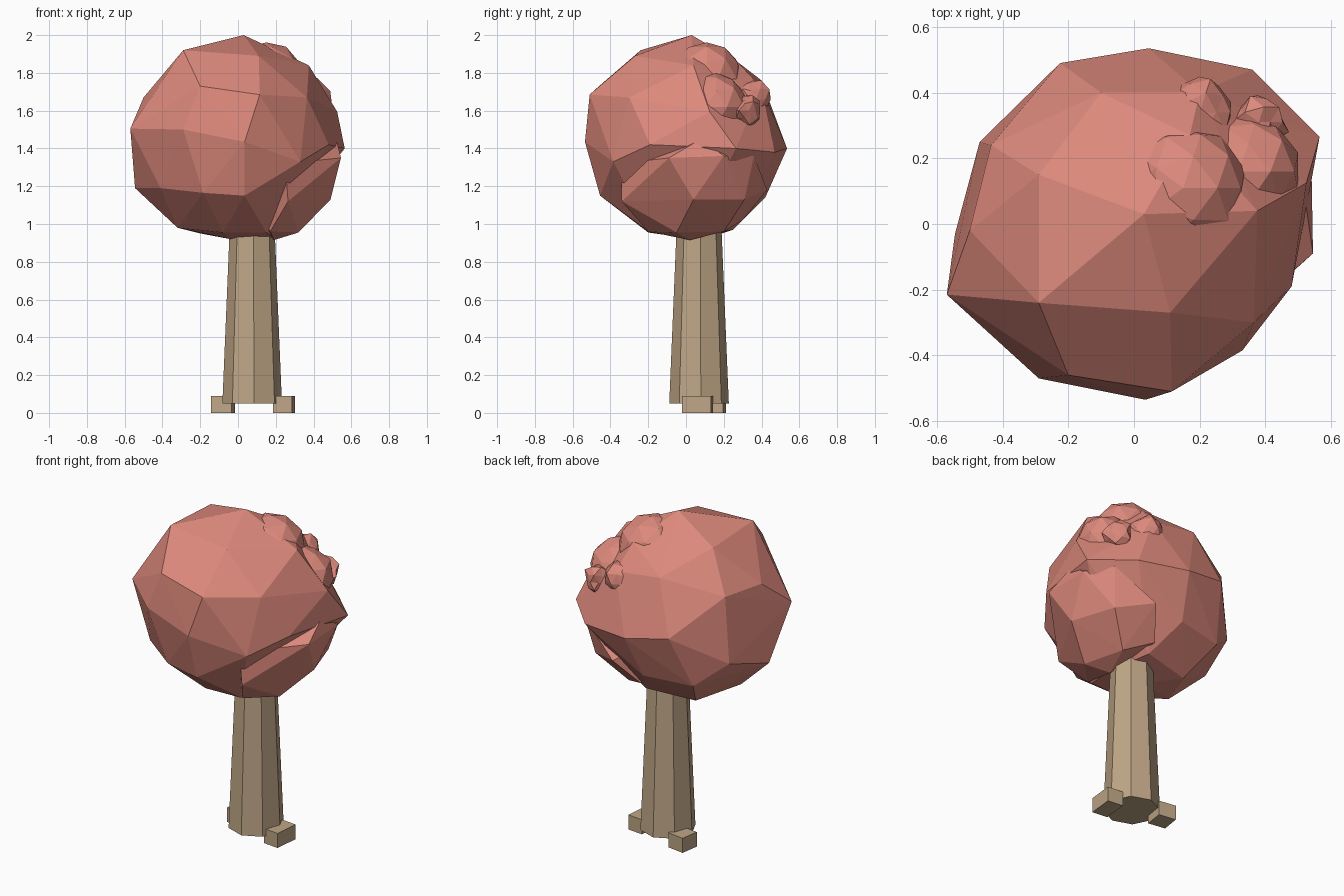
import bpy, bmesh, math, random
from mathutils import Vector, Matrix

random.seed(4)


def material(name, rgb):
    m = bpy.data.materials.new(name)
    m.diffuse_color = (*rgb, 1)
    return m


LEAF = material("leaf_red", (0.72, 0.25, 0.20))
BARK = material("bark", (0.52, 0.38, 0.24))


def finish(bm, name, mat):
    bmesh.ops.recalc_face_normals(bm, faces=bm.faces)
    me = bpy.data.meshes.new(name)
    bm.to_mesh(me)
    bm.free()
    me.materials.append(mat)
    ob = bpy.data.objects.new(name, me)
    bpy.context.collection.objects.link(ob)
    return ob


def faceted_lump(name, points):
    bm = bmesh.new()
    for p in points:
        bm.verts.new(p)
    bmesh.ops.convex_hull(bm, input=bm.verts)
    bmesh.ops.delete(bm, geom=[v for v in bm.verts if not v.link_faces], context='VERTS')
    finish(bm, name, LEAF)


def leaf_tuft(name, centre, radius, jitter, subdiv=2):
    bm = bmesh.new()
    bmesh.ops.create_icosphere(bm, subdivisions=subdiv, radius=radius)
    for v in bm.verts:
        v.co = v.co * random.uniform(1 - jitter, 1) + Vector(centre)
    finish(bm, name, LEAF)


def block(name, centre, size, angle):
    bm = bmesh.new()
    bmesh.ops.create_cube(bm, size=1, matrix=Matrix.Translation(centre)
                          @ Matrix.Rotation(angle, 4, 'Z') @ Matrix.Diagonal((*size, 1)))
    finish(bm, name, BARK)


# Trunk: tapered octagon, just entering the crown
bm = bmesh.new()
bmesh.ops.create_cone(bm, cap_ends=True, segments=8, radius1=0.158, radius2=0.119, depth=0.93,
                      matrix=Matrix.Translation((0.075, 0.069, 0.515)) @ Matrix.Rotation(0.06, 4, 'Z'))
finish(bm, "trunk", BARK)

# Root blocks either side of the trunk
block("root_right", (0.243, 0.06, 0.045), (0.10, 0.155, 0.09), -0.10)
block("root_left", (-0.08, 0.148, 0.045), (0.11, 0.115, 0.09), -0.15)

# Main crown
faceted_lump("crown_main", [
    (0.03, 0.03, 2.0), (-0.29, -0.24, 1.92), (-0.29, 0.15, 1.90), (0.11, -0.27, 1.89),
    (0.375, 0.04, 1.84), (-0.50, -0.02, 1.67), (-0.435, 0.24, 1.67), (-0.57, -0.215, 1.505),
    (-0.20, -0.46, 1.73), (0.115, -0.51, 1.685), (0.365, -0.30, 1.67), (-0.29, -0.47, 1.50),
    (0.035, -0.535, 1.435), (0.48, -0.19, 1.42), (0.525, 0.125, 1.595), (0.565, 0.265, 1.40),
    (0.33, -0.385, 1.33), (0.035, -0.455, 1.15), (-0.185, -0.42, 1.165), (-0.41, -0.27, 1.19),
    (-0.545, -0.03, 1.19), (-0.32, -0.08, 0.98), (-0.08, -0.20, 0.955), (-0.04, 0.05, 0.92),
    (0.15, -0.19, 0.955), (0.19, 0.02, 0.93),
    (-0.20, 0.19, 0.95), (-0.47, 0.25, 1.27), (-0.225, 0.49, 1.45), (-0.30, 0.36, 1.13),
    (0.045, 0.535, 1.40), (0.0, 0.42, 1.14), (0.36, 0.47, 1.38), (-0.10, 0.40, 1.76),
    (0.20, 0.40, 1.72), (0.17, 0.27, 1.86), (0.10, 0.25, 0.97)])

# Lower right lump, set a little inside the main crown's edge
faceted_lump("crown_lower_right", [
    (0.25, -0.345, 1.32), (0.265, -0.34, 1.12), (0.545, -0.09, 1.35), (0.49, 0.04, 1.13),
    (0.32, -0.05, 0.955), (0.17, -0.20, 0.96), (0.19, 0.02, 0.915), (0.0, 0.0, 1.3),
    (0.25, 0.20, 0.96), (0.40, 0.31, 1.13), (0.20, 0.43, 1.18), (0.10, 0.30, 1.02),
    (0.52, 0.08, 1.45), (0.54, 0.20, 1.36), (0.44, 0.36, 1.36)])

# Small tufts breaking through the crown on the top and back right
leaf_tuft("tuft_top", (0.15, 0.11, 1.77), 0.20, 0.06)
leaf_tuft("tuft_back_right", (0.38, 0.31, 1.60), 0.10, 0.35)
leaf_tuft("tuft_back", (0.20, 0.34, 1.66), 0.12, 0.2)
leaf_tuft("tuft_right", (0.32, 0.16, 1.62), 0.19, 0.12)
